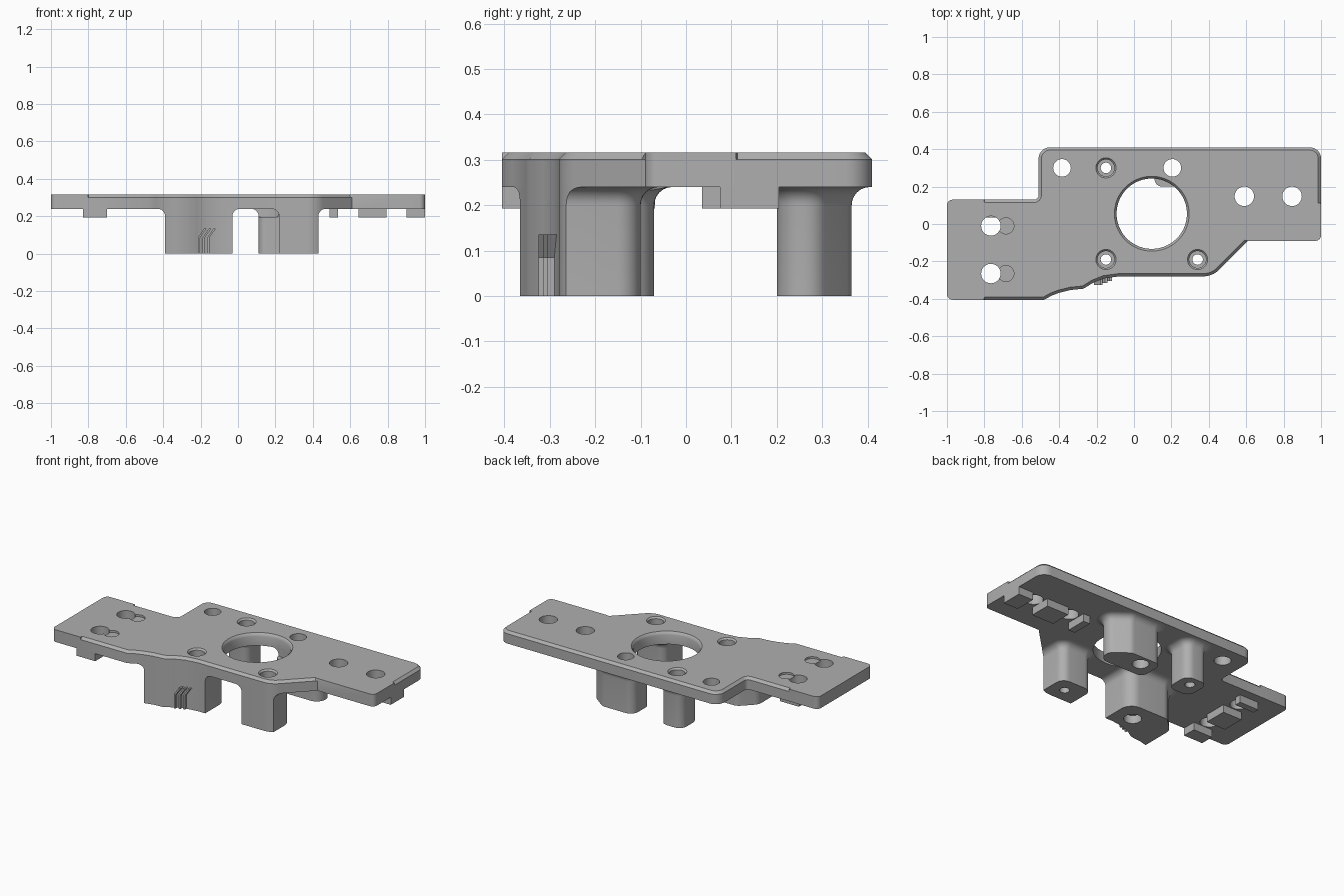
import bpy, bmesh, math
from mathutils import Vector

if "Cube" in bpy.data.objects:
    bpy.data.objects.remove(bpy.data.objects["Cube"])

grey = bpy.data.materials.new("plain grey")
grey.use_nodes = True
COL = (0.43, 0.43, 0.43, 1)
grey.diffuse_color = COL
grey.node_tree.nodes["Principled BSDF"].inputs["Base Color"].default_value = COL


def loft(name, rings):
    """Closed solid through rings of 3D points."""
    bm = bmesh.new()
    vs = [[bm.verts.new(p) for p in r] for r in rings]
    n = len(vs[0])
    for a, b in zip(vs, vs[1:]):
        for i in range(n):
            j = (i + 1) % n
            bm.faces.new((a[i], a[j], b[j], b[i]))
    bm.faces.new(vs[0][::-1])
    bm.faces.new(vs[-1])
    bmesh.ops.remove_doubles(bm, verts=bm.verts, dist=1e-5)
    bmesh.ops.recalc_face_normals(bm, faces=bm.faces)
    me = bpy.data.meshes.new(name)
    bm.to_mesh(me)
    bm.free()
    me.materials.append(grey)
    ob = bpy.data.objects.new(name, me)
    bpy.context.collection.objects.link(ob)
    return ob


def rounded(corners, steps=8):
    """Polygon with each (x, y, radius) corner rounded."""
    out = []
    for i, (x, y, r) in enumerate(corners):
        p = Vector((x, y))
        if r == 0:
            out.append(p)
            continue
        a = (Vector(corners[i - 1][:2]) - p).normalized()
        b = (Vector(corners[(i + 1) % len(corners)][:2]) - p).normalized()
        half = a.angle(b) / 2
        c = p + (a + b).normalized() * r / math.sin(half)
        t = r / math.tan(half)
        s, e = p + a * t - c, p + b * t - c
        ang = s.angle_signed(e)
        for k in range(steps + 1):
            w = -ang * k / steps
            out.append(c + Vector((s.x * math.cos(w) - s.y * math.sin(w),
                                   s.x * math.sin(w) + s.y * math.cos(w))))
    return out


def inset(pts, dist):
    """Move each point inwards by dist(point), for a counter-clockwise ring."""
    res = []
    for i, p in enumerate(pts):
        a = (p - pts[i - 1]).normalized()
        b = (pts[(i + 1) % len(pts)] - p).normalized()
        na, nb = Vector((-a.y, a.x)), Vector((-b.y, b.x))
        res.append(p + (na + nb) / (1 + na.dot(nb)) * dist(p))
    return res


def at(pts, z):
    return [(p.x, p.y, z) for p in pts]


def lathe(x, y, profile, n=40):
    return loft("cutter", [[(x + r * math.cos(2 * math.pi * k / n),
                             y + r * math.sin(2 * math.pi * k / n), z)
                            for k in range(n)] for r, z in profile])


def boolean(ob, tool, op):
    m = ob.modifiers.new("cut", 'BOOLEAN')
    m.operation, m.object, m.solver = op, tool, 'EXACT'
    bpy.context.view_layer.objects.active = ob
    bpy.ops.object.modifier_apply(modifier=m.name)


# plate outline
outline = rounded([
    (-1, -.405, .03), (-.802, -.405, 0), (-.8, -.405, 0), (-.48, -.405, 0),
    (-.44, -.383, 0), (-.4, -.368, 0), (-.34, -.353, 0), (-.27, -.346, 0),
    (-.22, -.315, 0), (-.16, -.291, 0), (-.08, -.28, 0), (.42, -.28, .12),
    (.603, -.097, 0), (.61, -.09, 0), (1, -.09, .03), (1, .11, 0),
    (1, .113, 0), (1, .41, .06), (-.51, .41, .06), (-.51, .13, .025),
    (-.8, .13, 0), (-.802, .13, 0), (-1, .13, .03)])


def chamfer(p):
    plain_end = p.x < -.801 or (p.x > .605 and p.y < .112)
    return 0 if plain_end else .015


TOP = .316
plate = loft("plate", [at(outline, .24), at(outline, .301),
                       at(inset(outline, chamfer), TOP)])
limit = loft("outline_limit", [at(outline, -.1), at(outline, .5)])

# posts with a flared root, trimmed to the plate outline
posts = {
    "front_right_post": [(-.39, -.45, 0), (-.03, -.45, 0), (-.03, -.07, .07),
                         (-.3, -.07, .06), (-.39, -.16, .06)],
    "front_left_post": [(.22, -.33, 0), (.43, -.33, 0), (.43, -.1, .05),
                        (.22, -.1, .05)],
    "back_right_post": [(-.225, .2, .05), (-.075, .2, .05),
                        (-.075, .365, .05), (-.225, .365, .05)],
    "back_left_post": [(.11, .2, .04), (.42, .2, .06), (.42, .29, .05),
                       (.32, .365, .05), (.11, .365, .05)],
}
parts = [plate]
for name, corners in posts.items():
    ring = rounded(corners)
    levels = [at(ring, 0)]
    for k in range(7):
        w = k / 6 * math.pi / 2
        d = .04 * (1 - math.cos(w))
        levels.append(at(inset(ring, lambda p: -d), .2 + .04 * math.sin(w)))
    levels.append(at(inset(ring, lambda p: -.04), .25))
    post = loft(name, levels)
    boolean(post, limit, 'INTERSECT')
    parts.append(post)

# locating tabs under both ends
tabs = [("right_tab", -.83, -.70, a, b) for a, b in
        ((-.405, -.32), (-.21, -.068), (.035, .075))]
tabs += [("left_tab", a, b, .075, .205) for a, b in
         ((.49, .535), (.645, .795), (.9, 1))]
for name, x0, x1, y0, y1 in tabs:
    box = [Vector(p) for p in ((x0, y0), (x1, y0), (x1, y1), (x0, y1))]
    parts.append(loft(name, [at(box, .193), at(box, .25)]))

# slanted fins on the front post
for x, y in ((-.215, -.325), (-.19, -.315), (-.165, -.305)):
    side = ((x, 0), (x + .012, 0), (x + .012, .085), (x + .047, .135),
            (x + .035, .135), (x, .085))
    parts.append(loft("fin", [[(u, v, w) for u, w in side]
                              for v in (y, y + .06)]))

# holes: bore, mounting holes, shallow recesses, countersunk screw holes
through = [(-.385, .3, .047), (.205, .3, .047), (.59, .148, .052),
           (.845, .148, .052), (-.765, -.01, .052), (-.765, -.265, .052)]
cutters = [lathe(x, y, [(r, -.1), (r, .5)]) for x, y, r in through]
cutters += [lathe(-.685, y, [(.043, TOP - .012), (.043, .5)])
            for y in (-.01, -.265)]
bore = [(.188, .195), (.188, .297), (.192, .308), (.2, TOP), (.2, .5)]
cutters.append(lathe(.095, .055, bore, 72))
screw = [(.028, .2), (.045, .2), (.045, .306), (.054, TOP), (.054, .5)]
for x, y, r in ((-.15, .3, .028), (-.15, -.19, .05), (.34, -.19, .028)):
    cutters.append(lathe(x, y, [(r, -.1), (r, .05), (.028, .05)] + screw))

for ob in parts:
    if ob.name.startswith(("plate", "front", "back")):
        for c in cutters:
            boolean(ob, c, 'DIFFERENCE')
for c in cutters + [limit]:
    bpy.data.objects.remove(c)

# smooth shading with sharp edges
for ob in parts:
    bpy.ops.object.select_all(action='DESELECT')
    ob.select_set(True)
    bpy.context.view_layer.objects.active = ob
    bpy.ops.object.shade_smooth_by_angle(angle=math.radians(30))
